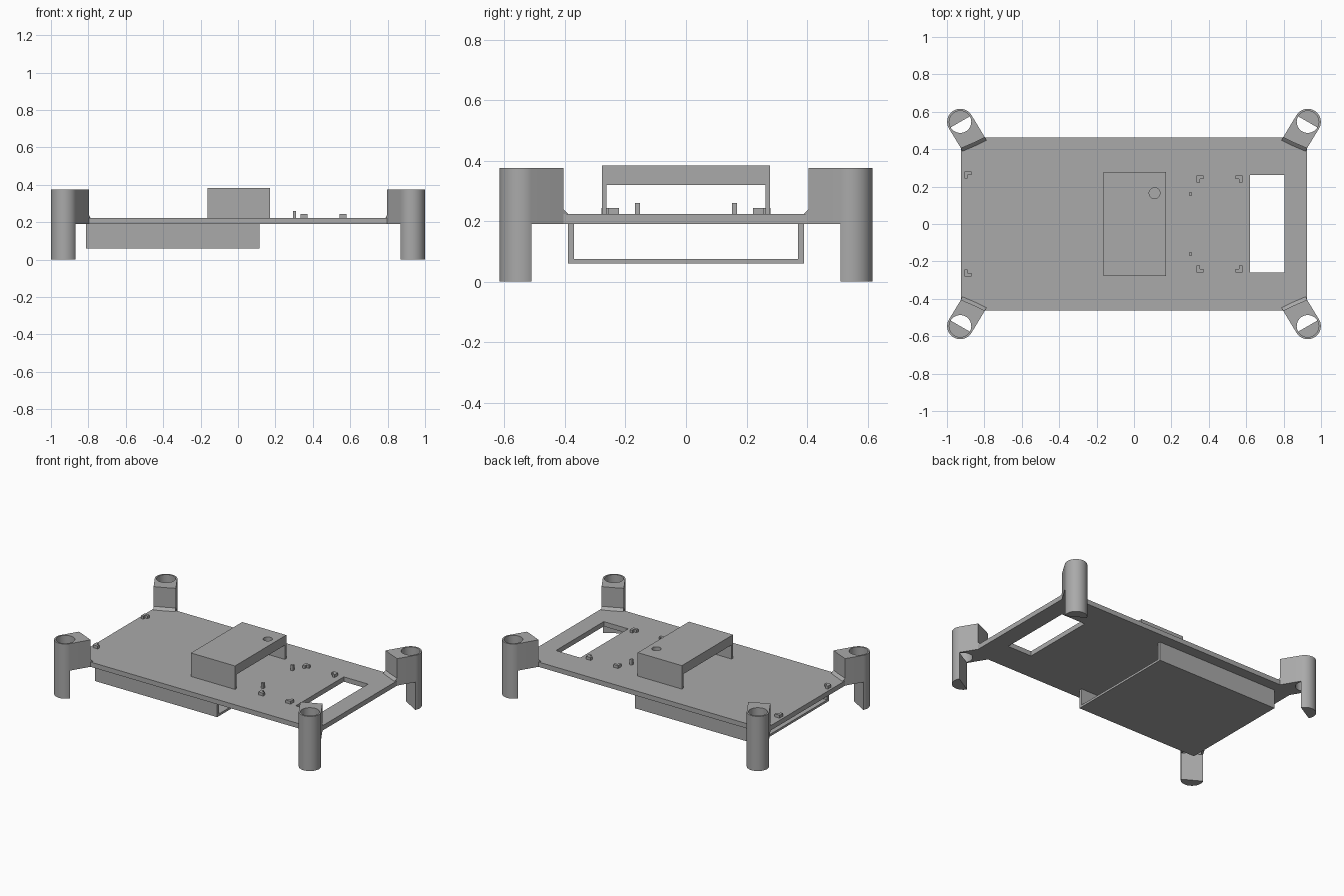
import bpy, bmesh, math
from mathutils import Vector

if "Cube" in bpy.data.objects:
    bpy.data.objects.remove(bpy.data.objects["Cube"])

grey = bpy.data.materials.new("plain grey")
grey.diffuse_color = (0.4, 0.4, 0.4, 1)
grey.use_nodes = True
grey.node_tree.nodes["Principled BSDF"].inputs["Base Color"].default_value = grey.diffuse_color


def prism(name, loops, lo, hi, axis="z"):
    """Extrude an outline (plus optional hole outlines) from lo to hi along z or x."""
    bm = bmesh.new()
    edges = []
    for loop in loops:
        vs = [bm.verts.new((u, v, lo) if axis == "z" else (lo, u, v)) for u, v in loop]
        edges += [bm.edges.new((vs[i], vs[(i + 1) % len(vs)])) for i in range(len(vs))]
    bmesh.ops.triangle_fill(bm, edges=edges, use_beauty=True)
    ext = bmesh.ops.extrude_face_region(bm, geom=bm.faces[:], use_keep_orig=True)
    step = Vector((0, 0, hi - lo)) if axis == "z" else Vector((hi - lo, 0, 0))
    bmesh.ops.translate(bm, vec=step, verts=[g for g in ext["geom"] if isinstance(g, bmesh.types.BMVert)])
    return finish(name, bm)


def finish(name, bm):
    bmesh.ops.recalc_face_normals(bm, faces=bm.faces[:])
    me = bpy.data.meshes.new(name)
    bm.to_mesh(me)
    bm.free()
    me.materials.append(grey)
    ob = bpy.data.objects.new(name, me)
    bpy.context.collection.objects.link(ob)
    bpy.ops.object.select_all(action="DESELECT")
    ob.select_set(True)
    bpy.context.view_layer.objects.active = ob
    bpy.ops.object.shade_smooth_by_angle(angle=math.radians(30))
    return ob


def mirror(ob, x, y):
    m = ob.modifiers.new("mirror", "MIRROR")
    m.use_axis = (x, y, False)
    m.use_mirror_merge = False


def rect(x0, x1, y0, y1):
    return [(x0, y0), (x1, y0), (x1, y1), (x0, y1)]


def arc(cx, cy, r, a0, a1, n):
    return [(cx + r * math.cos(math.radians(a0 + (a1 - a0) * i / n)),
             cy + r * math.sin(math.radians(a0 + (a1 - a0) * i / n))) for i in range(n + 1)]


# base plate with window
prism("base_plate", [rect(-0.925, 0.925, -0.463, 0.463), rect(0.62, 0.805, -0.258, 0.262)], 0.19, 0.223)

# open-ended tray below the plate
prism("under_tray", [[(-0.39, 0.19), (-0.39, 0.06), (0.39, 0.06), (0.39, 0.19),
                      (0.37, 0.19), (0.37, 0.075), (-0.37, 0.075), (-0.37, 0.19)]], -0.813, 0.115, "x")

# raised bridge with a round hole in its lid
prism("bridge_lid", [rect(-0.163, 0.172, -0.278, 0.278), arc(0.11, 0.165, 0.029, 0, 360, 32)[:-1]], 0.32, 0.384)
wall = prism("bridge_wall", [rect(-0.163, 0.172, 0.262, 0.278)], 0.22, 0.32)
mirror(wall, False, True)

# corner brackets: arm with socket, base chamfer, half-round leg
CX, CY, R = 0.929, 0.546, 0.07
inner = [(0.925, 0.405), (0.85, 0.437), (0.797, 0.463)]
outer = arc(CX, CY, R, -30, 150, 32)
socket = arc(CX, CY, 0.059, 0, 360, 40)[:-1]
arm = prism("corner_arm", [outer + inner[::-1], socket], 0.19, 0.375)
leg = prism("corner_leg", [outer], 0, 0.19)

bm = bmesh.new()
rows = []
for x, y in inner:
    rows.append([bm.verts.new(p) for p in ((x, y, 0.22), (x, y, 0.24), (x - 0.008, y - 0.016, 0.223))])
for a, b in zip(rows, rows[1:]):
    for i in range(3):
        j = (i + 1) % 3
        bm.faces.new((a[i], a[j], b[j], b[i]))
bm.faces.new(rows[0])
bm.faces.new(rows[-1][::-1])
chamfer = finish("arm_chamfer", bm)
for ob in (arm, leg, chamfer):
    mirror(ob, True, True)

# L-shaped locating corners: outer corner position and inward x direction
for i, (x, y, s) in enumerate([(0.335, 0.258, 1), (0.58, 0.258, -1), (-0.907, 0.28, 1)]):
    w, t = 0.037, 0.018
    shape = [(x, y), (x + s * w, y), (x + s * w, y - t), (x + s * t, y - t), (x + s * t, y - w), (x, y - w)]
    mirror(prism(f"locating_corner_{i + 1}", [shape], 0.22, 0.243), False, True)

# small upright pins
pin = prism("pin", [rect(0.293, 0.31, 0.152, 0.169)], 0.22, 0.26)
mirror(pin, False, True)
